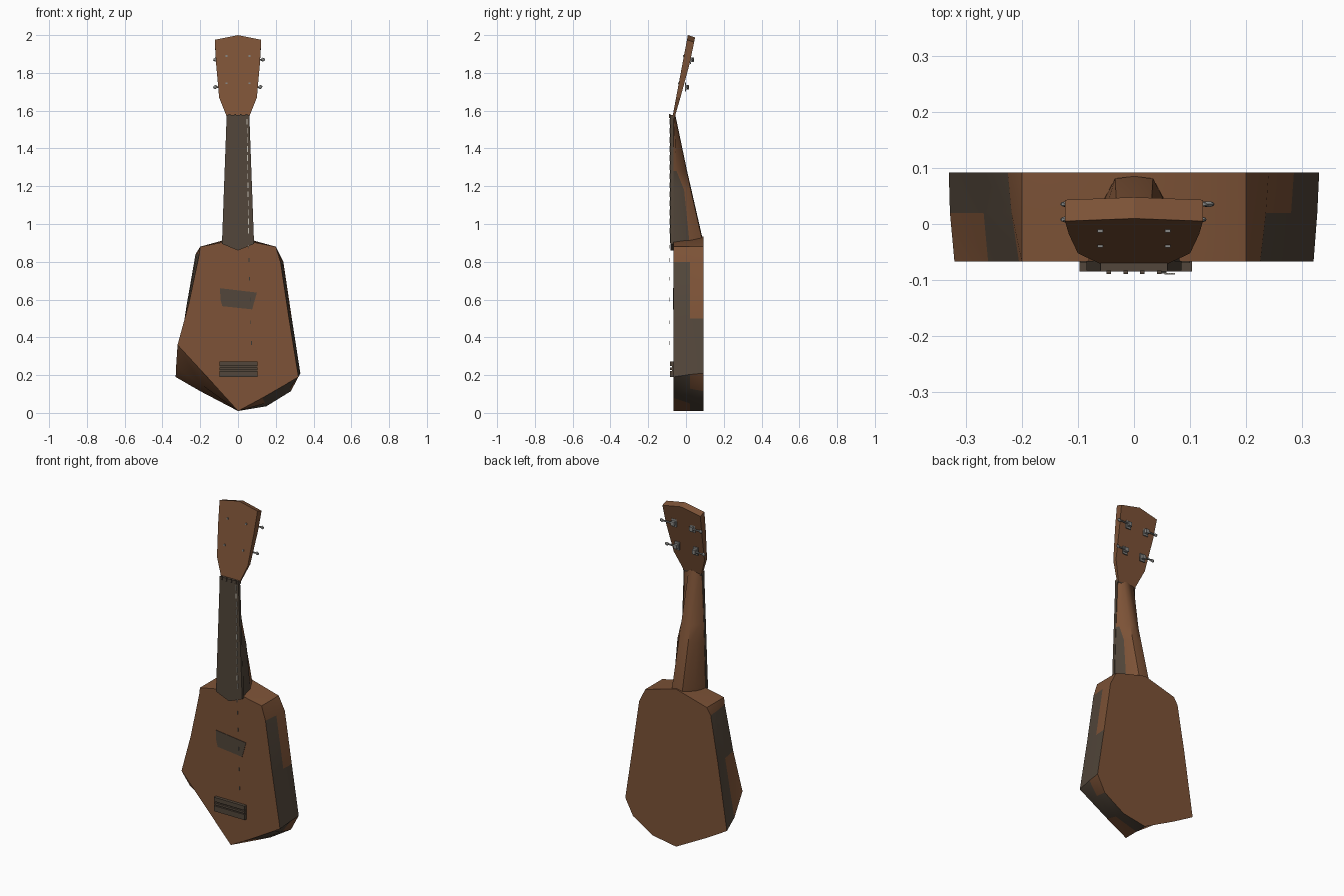
import bpy, bmesh, math
from mathutils import Vector, Matrix

if "Cube" in bpy.data.objects:
    bpy.data.objects.remove(bpy.data.objects["Cube"])


def material(name, rgb):
    m = bpy.data.materials.new(name)
    m.diffuse_color = (*rgb, 1)
    m.use_nodes = True
    m.node_tree.nodes["Principled BSDF"].inputs["Base Color"].default_value = m.diffuse_color
    return m


WOOD = material("warm wood", (0.205, 0.086, 0.038))
DARK = material("dark wood", (0.085, 0.062, 0.043))
METAL = material("grey metal", (0.25, 0.25, 0.24))
IVORY = material("pale string", (0.55, 0.52, 0.45))


def finish(bm, name, mats, smooth=None):
    bmesh.ops.recalc_face_normals(bm, faces=bm.faces)
    me = bpy.data.meshes.new(name)
    bm.to_mesh(me)
    bm.free()
    for m in mats:
        me.materials.append(m)
    ob = bpy.data.objects.new(name, me)
    bpy.context.collection.objects.link(ob)
    if smooth:
        bpy.ops.object.select_all(action='DESELECT')
        ob.select_set(True)
        bpy.context.view_layer.objects.active = ob
        bpy.ops.object.shade_smooth_by_angle(angle=math.radians(smooth))
    return ob


def loft(name, rings, mats, dark=None, smooth=None):
    """Skin closed rings of points; dark(ring, segment) picks the second material."""
    bm = bmesh.new()
    vs = [[bm.verts.new(p) for p in r] for r in rings]
    n = len(rings[0])
    for r in range(len(vs) - 1):
        for i in range(n):
            j = (i + 1) % n
            f = bm.faces.new((vs[r][i], vs[r][j], vs[r + 1][j], vs[r + 1][i]))
            f.material_index = int(bool(dark and dark(r, i)))
    bm.faces.new(vs[0])
    bm.faces.new(vs[-1])
    return finish(bm, name, mats, smooth)


def plate(name, pts, y0, y1, mat):
    return loft(name, [[(x, y, z) for x, z in pts] for y in (y0, y1)], [mat])


def box(name, x0, x1, y0, y1, z0, z1, mat):
    return plate(name, [(x0, z0), (x1, z0), (x1, z1), (x0, z1)], y0, y1, mat)


# Body: front and back outlines as matched (x, z) pairs, with a middle ring
front = [(0, .01), (.13, .08), (.26, .155), (.32, .19), (.27, .5), (.225, .8),
         (.2, .88), (0, .92), (-.2, .88), (-.205, .84), (-.26, .58), (-.32, .36), (-.2, .23)]
back = [(0, .01), (.15, .035), (.28, .115), (.33, .21), (.285, .5), (.24, .8),
        (.2, .88), (0, .935), (-.2, .88), (-.225, .84), (-.272, .57), (-.33, .19), (-.2, .115)]
mid = [((a + 2 * c) / 3, (b + 2 * d) / 3) for (a, b), (c, d) in zip(front, back)]
mid[11] = (-.328, .24)
DARK_SIDES = {0: {1, 2, 3, 4, 9}, 1: {0, 1, 3, 9, 10}}
loft("body", [[(x, y, z) for x, z in o] for o, y in ((front, -.067), (mid, .02), (back, .092))],
     [WOOD, DARK], lambda r, i: i in DARK_SIDES[r], 40)

# Sound hole and bridge
plate("sound_hole", [(-.095, .66), (.1, .637), (.075, .548), (-.083, .565), (-.093, .6)],
      -.0695, -.066, DARK)
box("bridge_base", -.097, .103, -.074, -.066, .19, .272, DARK)
for z0, z1 in ((.19, .222), (.228, .24), (.247, .272)):
    box("bridge_bar", -.097, .103, -.085, -.073, z0, z1, DARK)

# Neck: half-width, z, middle y and back y at each section
neck = []
for w, z, ym, yb in ((.082, .9, .015, .085), (.08, .935, .015, .085), (.073, .18 + 1, -.01, .029),
                     (.07, 1.28, -.05, .006), (.058, 1.575, -.062, -.056)):
    neck.append([(w, -.067, z), (w * .85, ym, z), (w * .42, yb - .004, z), (0, yb, z),
                 (-w * .42, yb - .004, z), (-w * .85, ym, z), (-w, -.067, z)])
loft("neck", neck, [WOOD, DARK], lambda r, i: i == 0 and r < 3, 40)

# Fretboard and nut
plate("fretboard", [(.085, .895), (0, .86), (-.085, .895), (-.06, 1.575), (.06, 1.575)],
      -.083, -.066, DARK)
box("nut", -.06, .06, -.085, -.06, 1.558, 1.578, DARK)
for k in range(4):
    x = -.045 + .03 * k
    box("nut_notch", x - .004, x + .004, -.089, -.083, 1.562, 1.582, DARK)


# Headstock, tilted backwards
def tilt(z):
    return -.072 + (z - 1.565) * .188


head = [(0, 2.0), (.123, 1.975), (.116, 1.85), (.1, 1.67), (.058, 1.565),
        (-.058, 1.565), (-.1, 1.67), (-.116, 1.85), (-.123, 1.975)]
loft("headstock",
     [[(x, tilt(z), z) for x, z in head],
      [(x, tilt(z) + .012 + .026 * min(1, (z - 1.565) / .25), z - .012 * (z > 1.9))
       for x, z in head]], [WOOD])


# Tuners on the back of the headstock
def tuner(s, z, reach):
    y = tilt(z) + .042
    bm = bmesh.new()

    def cube(c, size):
        bmesh.ops.create_cube(bm, size=1, matrix=Matrix.Translation(c) @ Matrix.Diagonal((*size, 1)))

    cube((s * .06, y - .003, z), (.032, .006, .046))
    cube((s * .06, y + .007, z), (.022, .018, .024))
    turn = Matrix.Rotation(math.pi / 2, 4, 'Y')
    L = reach - .06
    bmesh.ops.create_cone(bm, cap_ends=True, segments=6, radius1=.0045, radius2=.0045, depth=L,
                          matrix=Matrix.Translation((s * (.06 + L / 2), y + .008, z)) @ turn)
    bmesh.ops.create_icosphere(bm, subdivisions=1, radius=1,
                               matrix=Matrix.Translation((s * reach, y + .008, z))
                               @ Matrix.Diagonal((.013, .006, .011, 1)))
    # Tip of the string post on the front
    cube((s * .06, tilt(z + .02) - .001, z + .02), (.01, .006, .01))
    finish(bm, "tuner", [METAL])


for z in (1.87, 1.725):
    tuner(1, z, .132 if z > 1.8 else .118)
    tuner(-1, z, .12)

# Strings: one dark strand, one broken pale strand
box("dark_string", -.019, -.016, -.086, -.083, .9, 1.56, DARK)
for k in range(13):
    z = .95 + .048 * k
    x = .056 - .014 * (z - .95)
    box("pale_string", x - .002, x + .002, -.088, -.084, z, z + .03, IVORY)
for z in (.36, .47, .59, .7, .8, .87):
    x = .071 - .028 * (z - .36)
    box("pale_string", x - .002, x + .002, -.09, -.087, z, z + .02, IVORY)
